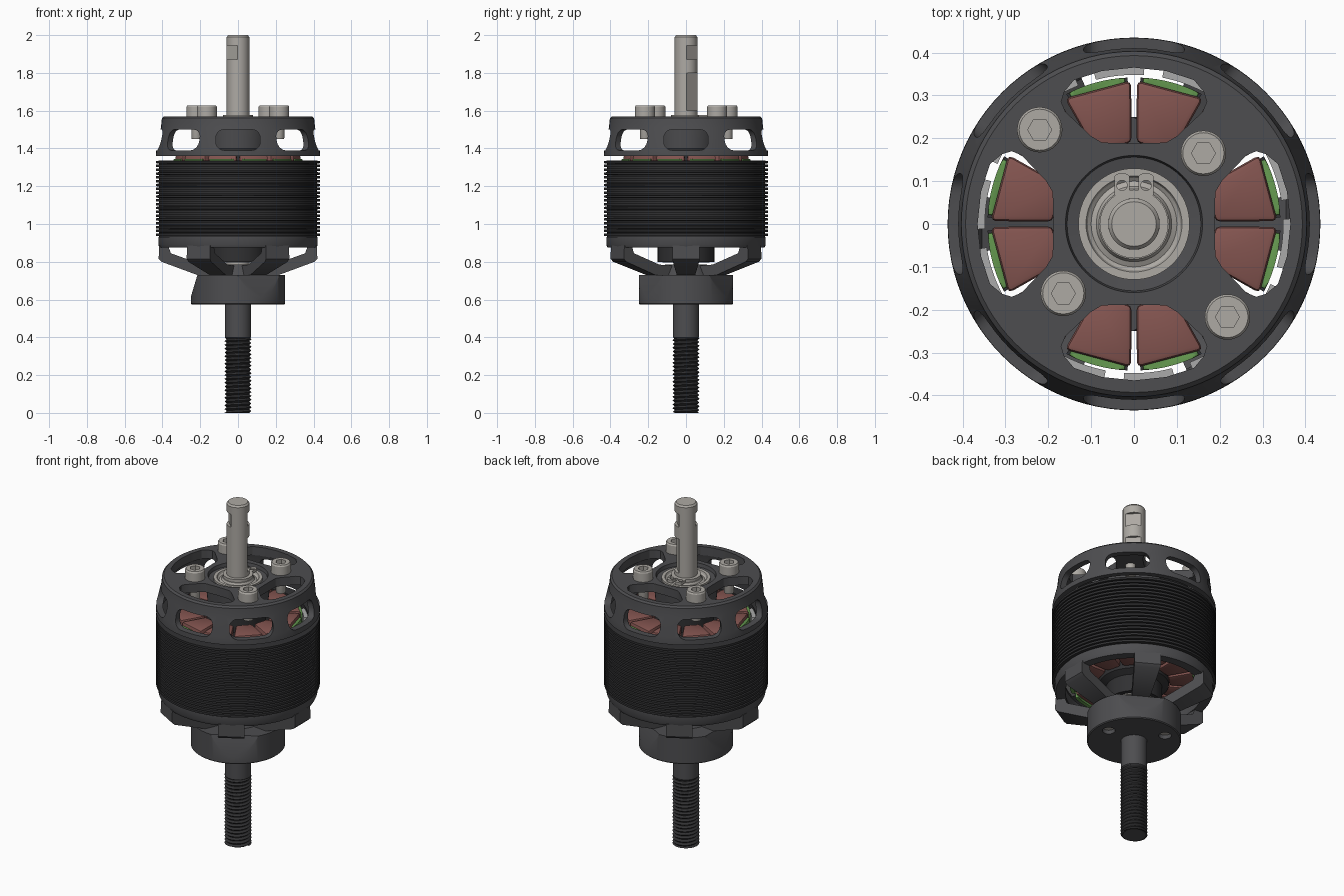
import bpy, bmesh
from math import sin, cos, pi, radians
from mathutils import Matrix

if "Cube" in bpy.data.objects:
    bpy.data.objects.remove(bpy.data.objects["Cube"])


def mat(name, c):
    m = bpy.data.materials.new(name)
    m.diffuse_color = (*c, 1)
    m.use_nodes = True
    m.node_tree.nodes["Principled BSDF"].inputs["Base Color"].default_value = m.diffuse_color
    return m


DARK = mat("dark_anodised", (0.075, 0.075, 0.08))
BLACK = mat("black_metal", (0.03, 0.03, 0.032))
STEEL = mat("steel", (0.42, 0.40, 0.37))
MAGNET = mat("magnet_grey", (0.4, 0.4, 0.4))
COPPER = mat("copper_wire", (0.23, 0.09, 0.08))
GREEN = mat("green_insulator", (0.13, 0.32, 0.08))


def rot(deg):
    return Matrix.Rotation(radians(deg), 4, 'Z')


def finish(bm, name, m, weld=True):
    if weld:
        bmesh.ops.remove_doubles(bm, verts=bm.verts, dist=1e-5)
    bmesh.ops.recalc_face_normals(bm, faces=bm.faces)
    me = bpy.data.meshes.new(name)
    bm.to_mesh(me)
    bm.free()
    ob = bpy.data.objects.new(name, me)
    bpy.context.collection.objects.link(ob)
    if m:
        me.materials.append(m)
    return ob


def lathe(name, prof, m, n=64, closed=True):
    bm = bmesh.new()
    rings = [[bm.verts.new((r * cos(2 * pi * i / n), r * sin(2 * pi * i / n), z)) for i in range(n)]
             for r, z in prof]
    for j in range(len(rings) if closed else len(rings) - 1):
        a, b = rings[j], rings[(j + 1) % len(rings)]
        for i in range(n):
            k = (i + 1) % n
            bm.faces.new((a[i], a[k], b[k], b[i]))
    return finish(bm, name, m)


def prism(name, pts, z0, z1, m=None, mx=Matrix(), bevel=0):
    bm = bmesh.new()
    lo = [bm.verts.new((x, y, z0)) for x, y in pts]
    hi = [bm.verts.new((x, y, z1)) for x, y in pts]
    bm.faces.new(lo)
    bm.faces.new(hi)
    for i in range(len(pts)):
        k = (i + 1) % len(pts)
        bm.faces.new((lo[i], lo[k], hi[k], hi[i]))
    if bevel:
        bmesh.ops.bevel(bm, geom=bm.edges[:], offset=bevel, segments=2, affect='EDGES', profile=0.5)
    bm.transform(mx)
    return finish(bm, name, m)


def arc(r0, r1, half, n=8):
    a = [radians(-half + 2 * half * i / n) for i in range(n + 1)]
    return [(r1 * cos(t), r1 * sin(t)) for t in a] + [(r0 * cos(t), r0 * sin(t)) for t in reversed(a)]


def circle(r, n=32, x=0, y=0):
    return [(x + r * cos(2 * pi * i / n), y + r * sin(2 * pi * i / n)) for i in range(n)]


def rounded(w, h, r, n=5):
    pts = []
    for q, (sx, sy) in enumerate(((1, 1), (-1, 1), (-1, -1), (1, -1))):
        for i in range(n + 1):
            t = pi / 2 * (q + i / n)
            pts.append((sx * (w / 2 - r) + r * cos(t), sy * (h / 2 - r) + r * sin(t)))
    return pts


def cut(ob, cutter):
    md = ob.modifiers.new("cut", 'BOOLEAN')
    md.object, md.operation, md.solver = cutter, 'DIFFERENCE', 'EXACT'
    dg = bpy.context.evaluated_depsgraph_get()
    me = bpy.data.meshes.new_from_object(ob.evaluated_get(dg))
    ob.modifiers.clear()
    ob.data = me
    bpy.data.objects.remove(cutter)


def repeat(ob, angles):
    for i, a in enumerate(angles):
        o = ob if i == 0 else ob.copy()
        if i:
            bpy.context.collection.objects.link(o)
        o.matrix_world = rot(a)


# upper bell with side windows and spoke windows
bell = lathe("upper_bell", [(.128, 1.40), (.128, 1.545), (.156, 1.55), (.16, 1.57), (.393, 1.57), (.403, 1.56),
             (.408, 1.51), (.434, 1.40), (.435, 1.36), (.405, 1.36), (.378, 1.49), (.368, 1.52),
             (.17, 1.52), (.16, 1.40)], DARK, 96)
half = [(.075, .190), (.10, .205), (.16, .262), (.17, .285), (.163, .308), (.14, .336), (.075, .357)]
spoke_win = [(.188, 0)] + [(r, t) for t, r in half] + [(.365, 0)] + [(r, -t) for t, r in reversed(half)]
# local x -> tangent, y -> z, z -> radial
radial = Matrix(((0, 0, 1, 0), (1, 0, 0, 0), (0, 1, 0, 1.445), (0, 0, 0, 1)))
for k in range(4):
    cut(bell, prism("cutter", spoke_win, 1.47, 1.6, mx=rot(90 * k)))
for k in range(8):
    cut(bell, prism("cutter", rounded(.235, .11, .045), .33, .5, mx=rot(45 * k) @ radial))

# socket screws on the bell
screw = lathe("bell_screw", [(0, 1.45), (.025, 1.45), (.027, 1.455), (.027, 1.57), (.053, 1.57), (.053, 1.62),
              (.048, 1.628), (0, 1.628)], STEEL, 32, False)
cut(screw, prism("cutter", circle(.028, 6), 1.59, 1.7))
for i, (x, y) in enumerate(((-.22, .22), (.162, .165), (-.165, -.162), (.218, -.217))):
    s = screw if i == 0 else screw.copy()
    if i:
        bpy.context.collection.objects.link(s)
    s.location = (x, y, 0)

# bearing and retaining clip
lathe("bearing", [(.062, 1.46), (.062, 1.56), (.082, 1.56), (.088, 1.548), (.10, 1.542), (.108, 1.548),
      (.112, 1.558), (.13, 1.558), (.13, 1.46)], STEEL)
lathe("clip_ring", [(.06, 1.562), (.06, 1.578), (.08, 1.578), (.08, 1.562)], STEEL)
for sx in (-1, 1):
    ear = prism("clip_ear", [(x + sx * .028, y + .09) for x, y in rounded(.036, .055, .01)], 1.562, 1.578, STEEL)
    cut(ear, prism("cutter", circle(.012, 20, sx * .028, .09), 1.5, 1.6))

# main shaft with milled flats
shaft = lathe("main_shaft", [(0, .70), (.06, .70), (.06, 1.99), (.052, 2.0), (0, 2.0)], STEEL, 48, False)
for a, z0, z1 in ((45, 1.87, 1.945), (225, 1.87, 1.945), (45, 1.6, 1.8)):
    cut(shaft, prism("cutter", [(.044, -.1), (.1, -.1), (.1, .1), (.044, .1)], z0, z1, mx=rot(a)))

# finned can
n_fin, p = 20, .405 / 20
fins = []
for i in range(n_fin):
    z = .93 + i * p
    fins += [(.418, z), (.418, z + .006), (.435, z + .007), (.435, z + p - .001)]
lathe("finned_can", [(.37, .93)] + fins + [(.418, 1.335), (.37, 1.335)], BLACK, 96)

# magnets inside the can
repeat(prism("magnet", arc(.348, .372, 9.3), .95, 1.32, MAGNET), [95.5 + 360 / 14 * k for k in range(14)])

# stator: tube, teeth, windings, insulators
lathe("stator_tube", [(.10, .80), (.10, 1.47), (.15, 1.47), (.15, 1.30), (.185, 1.28), (.185, .92),
      (.15, .90), (.15, .80)], BLACK)
lathe("lower_bearing", [(.06, .795), (.06, .86), (.125, .86), (.125, .795)], STEEL)
slots = [15 + 30 * k for k in range(12)]
repeat(prism("stator_tooth", arc(.325, .342, 12.5), .97, 1.28, BLACK), slots)
repeat(prism("coil", [(.185, -.044), (.325, -.08), (.325, .08), (.185, .044)], .93, 1.365, COPPER, bevel=.012), slots)
for z0, z1, nm in ((1.28, 1.345, "upper_insulator"), (.92, .97, "lower_insulator")):
    repeat(prism(nm, arc(.322, .342, 11.5), z0, z1, GREEN, bevel=.005), slots)

# lower spider: rim ring and six arms
lathe("spider_ring", [(.365, .875), (.365, .93), (.422, .93), (.422, .89), (.415, .875)], DARK, 96)
arm_prof = [(.418, .885), (.42, .815), (.405, .80), (.21, .728), (.05, .728), (.05, .775), (.19, .785),
            (.355, .845), (.37, .885)]
upright = Matrix(((1, 0, 0, 0), (0, 0, -1, 0), (0, 1, 0, 0), (0, 0, 0, 1)))
arm = prism("spider_arm", arm_prof, -1, 1, DARK, mx=upright)
for v in arm.data.vertices:
    v.co.y *= .025 + .11 * v.co.x
repeat(arm, [60 * k for k in range(6)])
lathe("spider_centre", [(0, .72), (.14, .72), (.11, .785), (0, .785)], DARK, 48, False)

# hub with three slanted flats and screw holes
hub = lathe("prop_hub", [(0, .575), (.245, .575), (.25, .58), (.25, .73), (0, .73)], DARK, 96, False)
for a in (60, 180, 300):
    cut(hub, prism("cutter", [(.254, .60), (.4, .60), (.4, .75), (.209, .75)], -.3, .3, mx=rot(a) @ upright))
for a in (0, 120, 240):
    cut(hub, prism("cutter", circle(.034, 32, .175), .5, .63, mx=rot(a)))
repeat(prism("hub_screw", circle(.03, 24, .175), .595, .64, STEEL), (0, 120, 240))

# lower shaft with helical thread
lathe("lower_shaft", [(0, 0), (.06, 0), (.062, .395), (.07, .40), (.07, .58), (0, .58)], DARK, 48, False)
bm = bmesh.new()
N, turns = 40, 20
pitch = .4 / turns


def tv(j, i):
    z = min(max((j / 2 - 1 + i / N) * pitch, 0), .4)
    r = .071 if j % 2 else .060
    return bm.verts.new((r * cos(2 * pi * i / N), r * sin(2 * pi * i / N), z))


rows = [[tv(j, i) for i in range(N + 1)] for j in range(2 * turns + 3)]
for a, b in zip(rows, rows[1:]):
    for i in range(N):
        bm.faces.new((a[i], a[i + 1], b[i + 1], b[i]))
finish(bm, "shaft_thread", BLACK)

bpy.ops.object.select_all(action='DESELECT')
for o in bpy.context.scene.objects:
    o.select_set(True)
bpy.context.view_layer.objects.active = bell
bpy.ops.object.shade_smooth_by_angle(angle=radians(30))
